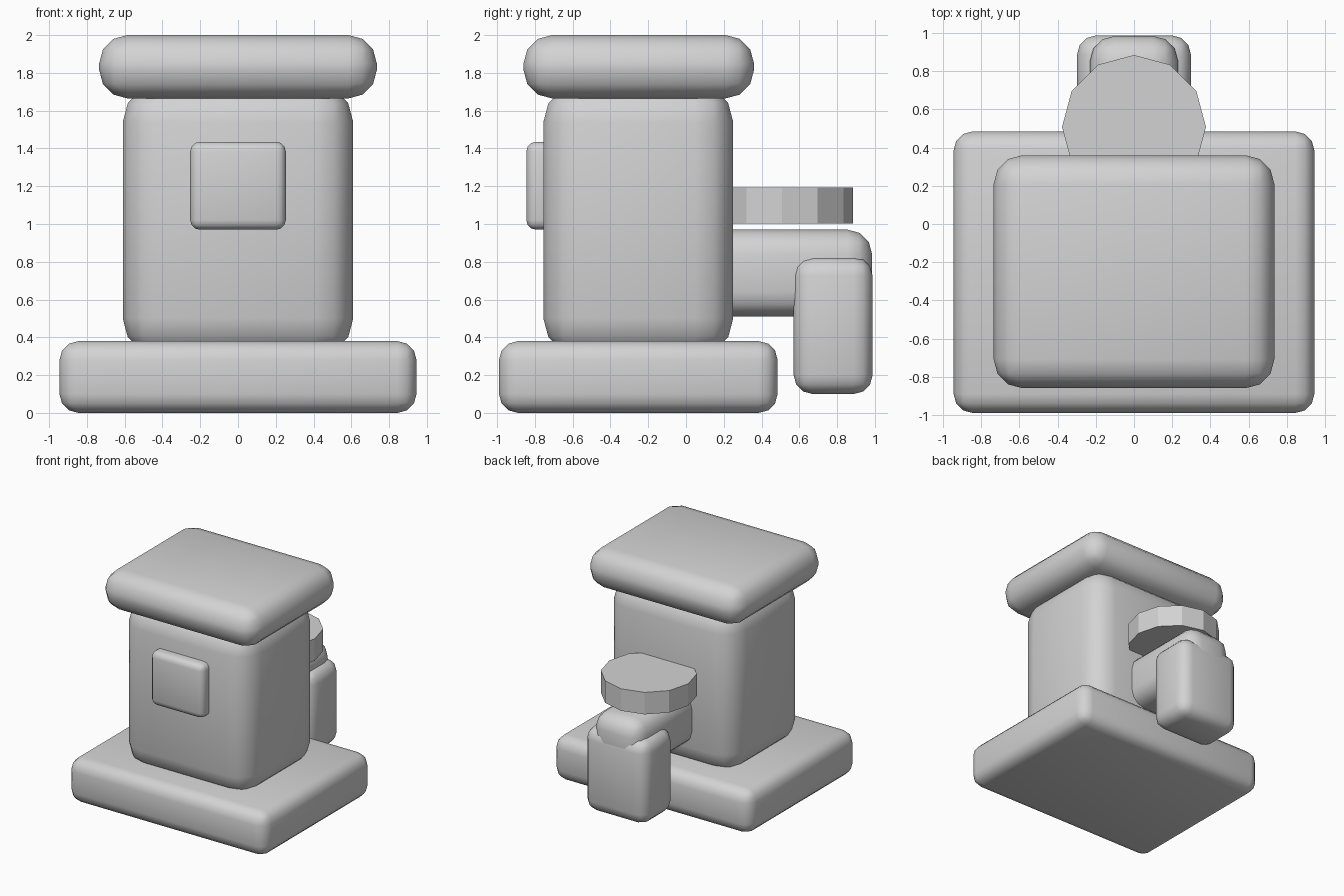
import bpy, bmesh, math
from mathutils import Vector

if "Cube" in bpy.data.objects:
    bpy.data.objects.remove(bpy.data.objects["Cube"])

grey = bpy.data.materials.new("light grey")
grey.diffuse_color = (0.65, 0.65, 0.65, 1)
grey.use_nodes = True
grey.node_tree.nodes["Principled BSDF"].inputs["Base Color"].default_value = grey.diffuse_color


def finish(name, bm, smooth):
    mesh = bpy.data.meshes.new(name)
    bm.to_mesh(mesh)
    bm.free()
    mesh.materials.append(grey)
    obj = bpy.data.objects.new(name, mesh)
    bpy.context.collection.objects.link(obj)
    if smooth:
        bpy.ops.object.select_all(action='DESELECT')
        obj.select_set(True)
        bpy.context.view_layer.objects.active = obj
        bpy.ops.object.shade_smooth_by_angle(angle=math.radians(45))
    return obj


def rounded_box(name, x, y, z, radius):
    """Box between the (min, max) limits with all edges rounded in three steps."""
    bm = bmesh.new()
    bmesh.ops.create_cube(bm, size=1)
    lo, hi = Vector((x[0], y[0], z[0])), Vector((x[1], y[1], z[1]))
    for v in bm.verts:
        v.co = Vector([lo[i] + (v.co[i] + 0.5) * (hi[i] - lo[i]) for i in range(3)])
    bmesh.ops.bevel(bm, geom=bm.edges[:], offset=radius, offset_type='OFFSET',
                    segments=3, profile=0.5, affect='EDGES')
    return finish(name, bm, True)


# Main block: base slab, body and overhanging lid
rounded_box("base", (-0.945, 0.945), (-0.99, 0.485), (0, 0.38), 0.10)
rounded_box("body", (-0.61, 0.61), (-0.755, 0.25), (0.30, 1.74), 0.20)
rounded_box("lid", (-0.735, 0.735), (-0.86, 0.36), (1.665, 2.0), 0.15)

# Front panel
rounded_box("front_panel", (-0.253, 0.253), (-0.845, -0.65), (0.97, 1.435), 0.05)

# Rear arm with its hanging end
rounded_box("rear_arm", (-0.23, 0.23), (0.0, 0.985), (0.51, 0.97), 0.13)
rounded_box("rear_hanging_block", (-0.298, 0.298), (0.57, 0.988), (0.10, 0.825), 0.10)

# Twelve-sided flat disc above the arm
bm = bmesh.new()
bmesh.ops.create_cone(bm, cap_ends=True, segments=12, radius1=0.377,
                      radius2=0.377, depth=0.19)
bmesh.ops.translate(bm, verts=bm.verts, vec=(0, 0.508, 1.098))
finish("rear_disc", bm, False)
